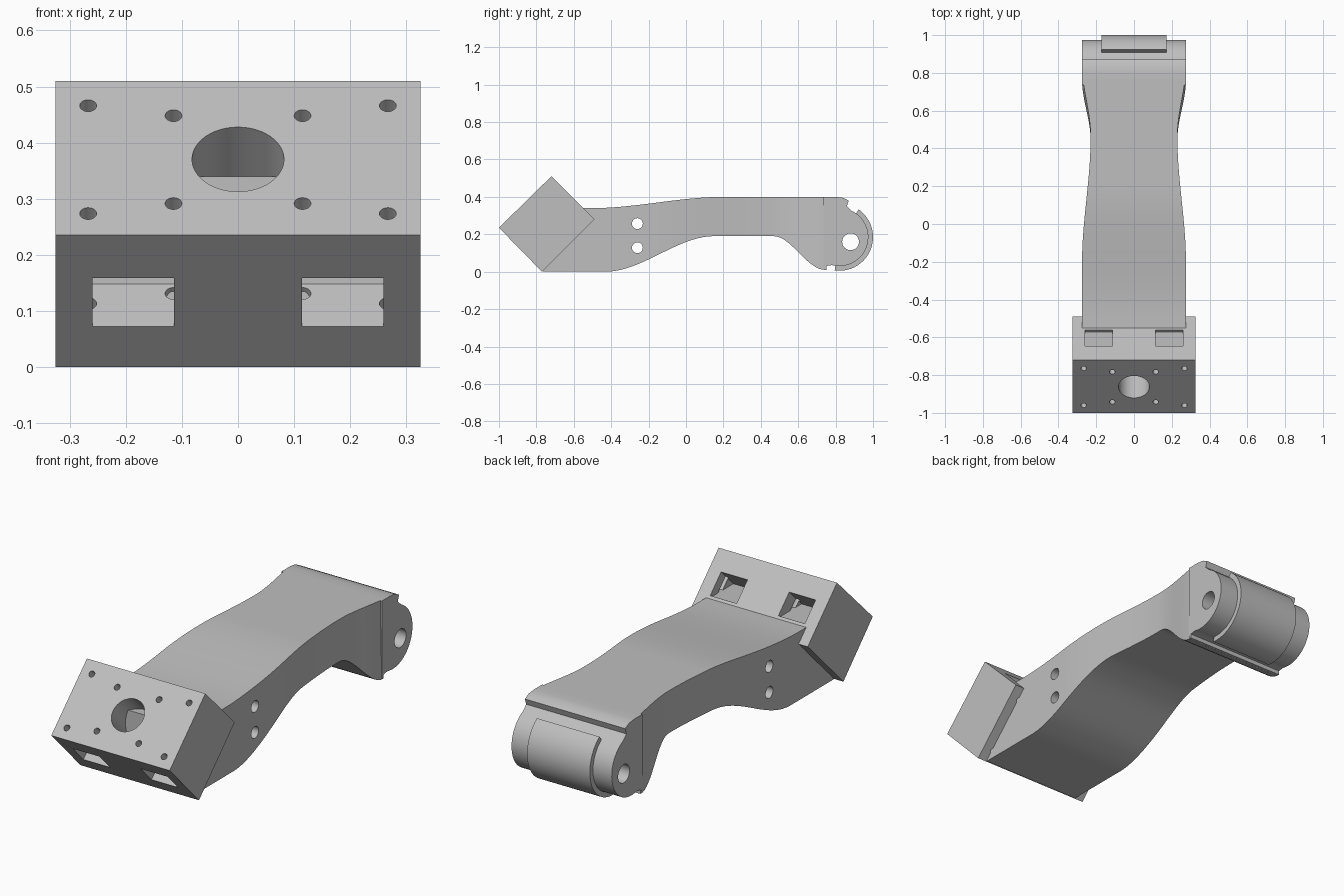
import bpy, bmesh, math
from mathutils import Matrix, Vector

old = bpy.data.objects.get("Cube")
if old:
    bpy.data.objects.remove(old, do_unlink=True)

grey = bpy.data.materials.new("plain grey")
grey.use_nodes = True
colour = (0.52, 0.52, 0.52, 1)
grey.diffuse_color = colour
grey.node_tree.nodes["Principled BSDF"].inputs["Base Color"].default_value = colour


def finish(name, bm):
    bmesh.ops.recalc_face_normals(bm, faces=bm.faces)
    mesh = bpy.data.meshes.new(name)
    bm.to_mesh(mesh)
    bm.free()
    mesh.materials.append(grey)
    obj = bpy.data.objects.new(name, mesh)
    bpy.context.collection.objects.link(obj)
    return obj


def extrude_x(name, profile, half):
    """Side profile (y, z) extruded across the width."""
    bm = bmesh.new()
    face = bm.faces.new([bm.verts.new((-half, y, z)) for y, z in profile])
    new = bmesh.ops.extrude_face_region(bm, geom=[face])["geom"]
    moved = [v for v in new if isinstance(v, bmesh.types.BMVert)]
    bmesh.ops.translate(bm, verts=moved, vec=(2 * half, 0, 0))
    return finish(name, bm)


def cylinder(name, centre, axis, radius, length, sides=32):
    bm = bmesh.new()
    turn = Vector(axis).to_track_quat('Z', 'Y').to_matrix().to_4x4()
    bmesh.ops.create_cone(bm, cap_ends=True, segments=sides, radius1=radius,
                          radius2=radius, depth=length,
                          matrix=Matrix.Translation(centre) @ turn)
    return finish(name, bm)


def boolean(obj, tool, mode):
    mod = obj.modifiers.new(mode.lower(), 'BOOLEAN')
    mod.operation, mod.object, mod.solver = mode, tool, 'EXACT'
    bpy.context.view_layer.objects.active = obj
    bpy.ops.object.modifier_apply(modifier=mod.name)
    bpy.data.objects.remove(tool, do_unlink=True)


def ease(a, b, t):
    t = min(max((t - a) / (b - a), 0), 1)
    return t * t * (3 - 2 * t)


def arc(radius, start, end, steps=28):
    angles = [math.radians(start + (end - start) * i / steps) for i in range(steps + 1)]
    return [(0.82 + radius * math.cos(a), 0.185 + radius * math.sin(a)) for a in angles]


# Arm: waisted loft with an S-shaped top and underside
bm = bmesh.new()
rings = []
stations = 80
for i in range(stations + 1):
    y = -0.765 + 1.515 * i / stations
    top = 0.34 + 0.06 * ease(-0.5, 0.2, y)
    bottom = 0.19 * ease(-0.43, 0.15, y) - 0.18 * ease(0.47, 0.74, y)
    waist = 0.275 - 0.045 * ease(-0.2, 0.45, y)
    wide_top = waist + 0.045 * ease(0.47, 0.84, y)
    wide_low = waist + 0.045 * ease(0.45, 0.76, y)
    corners = [(-wide_low, bottom), (wide_low, bottom), (wide_top, top), (-wide_top, top)]
    rings.append([bm.verts.new((x, y, z)) for x, z in corners])
for a, b in zip(rings, rings[1:]):
    for k in range(4):
        n = (k + 1) % 4
        bm.faces.new((a[k], a[n], b[n], b[k]))
bm.faces.new(rings[0])
bm.faces.new(rings[-1])
arm = finish("arm", bm)

# Rounded pivot end with the small hooked edges above and below
end_profile = [(0.735, 0.4), (0.80, 0.4), (0.84, 0.395), (0.87, 0.38), (0.86, 0.35)]
end_profile += arc(0.155, 65, -105) + [(0.745, 0.03), (0.735, 0.01)]
boolean(arm, extrude_x("pivot_end", end_profile, 0.275), 'UNION')

# Cross holes through the arm
for y, z, r in [(-0.26, 0.257, 0.029), (-0.26, 0.128, 0.029), (0.88, 0.16, 0.045)]:
    boolean(arm, cylinder("cross_hole", (0, y, z), (1, 0, 0), r, 1), 'DIFFERENCE')

# Raised curved pad around the pivot end
pad = extrude_x("curved_pad", arc(0.18, 55, -98) + arc(0.145, -98, 55), 0.172)

# Tilted mounting block
block = extrude_x("mounting_block", [(-1, 0.235), (-0.72, 0.51), (-0.49, 0.28), (-0.77, 0)], 0.325)

# Two rectangular slots running parallel to the drilled face
slot_profile = [(-1.025, 0.06), (-0.545, 0.535), (-0.46, 0.45), (-0.94, -0.025)]
for side in (-1, 1):
    slot = extrude_x("slot", slot_profile, 0.0725)
    slot.data.transform(Matrix.Translation((side * 0.187, 0, 0)))
    boolean(block, slot, 'DIFFERENCE')

# Large central bore and eight screw holes, square to the drilled face
drill = Vector((0, 1, -1)).normalized()
boolean(block, cylinder("bore", Vector((0, -0.862, 0.37)), drill, 0.082, 0.56, 48), 'DIFFERENCE')
for side in (-1, 1):
    for x, z in [(0.267, 0.274), (0.267, 0.468), (0.115, 0.292), (0.115, 0.45)]:
        start = Vector((side * x, z - 1.235, z)) + drill * 0.16
        boolean(block, cylinder("screw_hole", start, drill, 0.015, 0.5, 20), 'DIFFERENCE')

# Smooth curves, keep edges crisp
bpy.ops.object.select_all(action='DESELECT')
for obj in (arm, pad, block):
    obj.select_set(True)
bpy.context.view_layer.objects.active = arm
bpy.ops.object.shade_smooth_by_angle(angle=math.radians(30))
